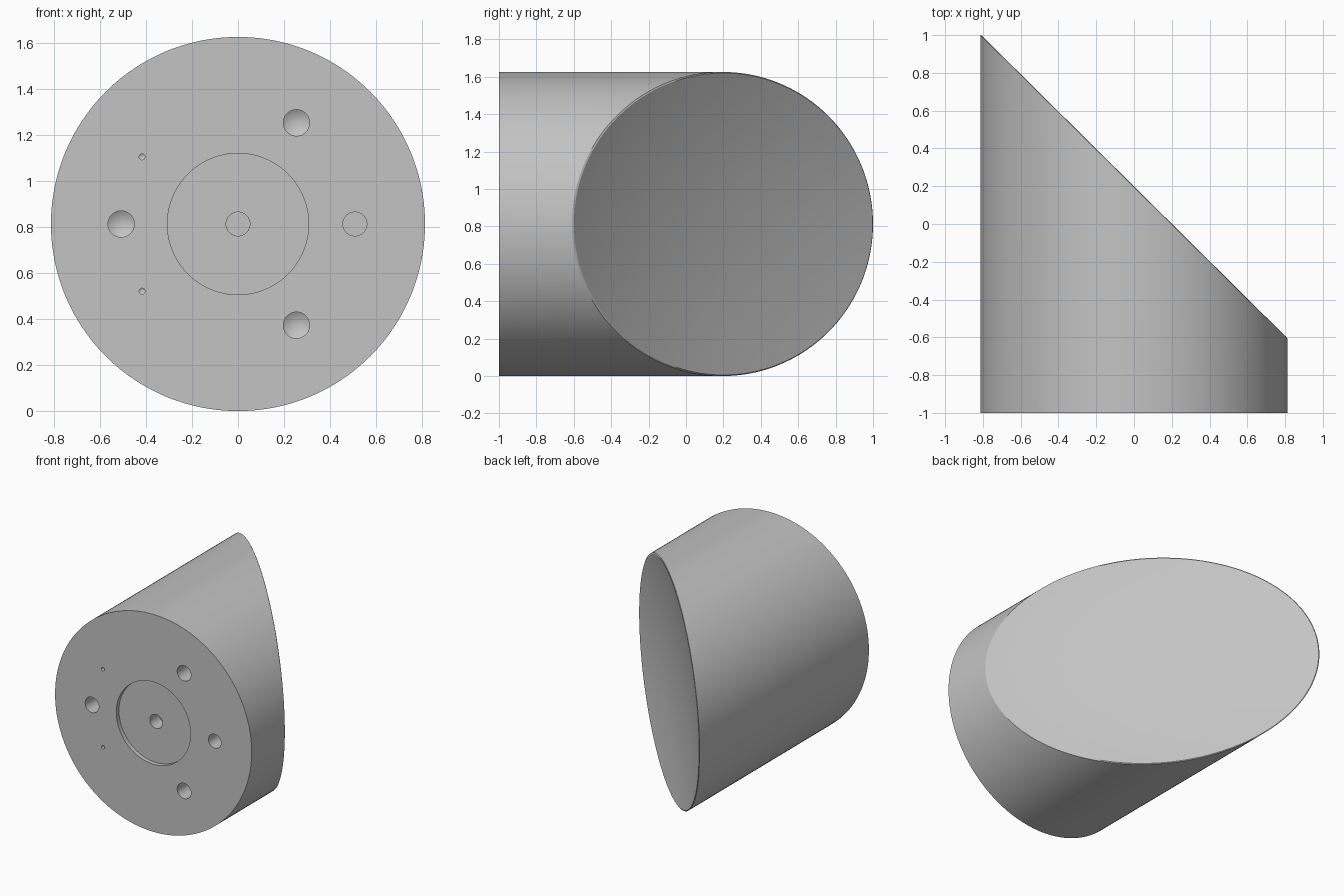
import bpy, bmesh
from math import cos, sin, pi

RADIUS = 0.813      # body radius
SEGS = 160          # segments around the body
CURVE = 0.154       # curvature of the dished face
LAND = 0.006        # width of the broken edge around the face

cube = bpy.data.objects.get("Cube")
if cube:
    bpy.data.objects.remove(cube, do_unlink=True)

metal = bpy.data.materials.new("grey metal")
metal.use_nodes = True
grey = (0.55, 0.55, 0.55, 1)
metal.diffuse_color = grey
metal.node_tree.nodes["Principled BSDF"].inputs["Base Color"].default_value = grey


def make_object(name, bm):
    bmesh.ops.recalc_face_normals(bm, faces=bm.faces)
    mesh = bpy.data.meshes.new(name)
    bm.to_mesh(mesh)
    bm.free()
    mesh.materials.append(metal)
    obj = bpy.data.objects.new(name, mesh)
    bpy.context.collection.objects.link(obj)
    return obj


def ring(bm, r, depth, segs, x0=0, z0=RADIUS):
    """Circle around the y axis; depth(x) gives the y of each point."""
    pts = []
    for i in range(segs):
        a = 2 * pi * i / segs
        x = x0 + r * cos(a)
        pts.append(bm.verts.new((x, depth(x), z0 + r * sin(a))))
    return pts


def bridge(bm, a, b):
    n = len(a)
    for i in range(n):
        j = (i + 1) % n
        bm.faces.new((a[i], a[j], b[j], b[i]))


def fan(bm, loop, y, x0=0, z0=RADIUS):
    tip = bm.verts.new((x0, y, z0))
    for i in range(len(loop)):
        bm.faces.new((loop[i], loop[(i + 1) % len(loop)], tip))


def rim(x):
    return 0.195 - 0.99 * x


# Body: round bar with a flat front and a slanted, dished back face
bm = bmesh.new()
front = ring(bm, RADIUS, lambda x: -1, SEGS)
bm.faces.new(front)
outer = ring(bm, RADIUS, rim, SEGS)
bridge(bm, front, outer)
steps = 24
for k in range(steps, 0, -1):
    r = (RADIUS - LAND) * k / steps
    sag = CURVE * (RADIUS ** 2 - r * r) - LAND
    inner = ring(bm, r, lambda x: rim(x) - sag, SEGS)
    bridge(bm, outer, inner)
    outer = inner
fan(bm, outer, rim(0) - CURVE * RADIUS ** 2 + LAND)
body = make_object("mirror_body", bm)


def add_bore(bm, x, z, profile, tip, segs=48):
    """Turned cutter going into the front; profile is (radius, depth) pairs."""
    loops = [ring(bm, r, lambda _, d=d: d - 1, segs, x, z) for r, d in profile]
    bm.faces.new(loops[0])
    for a, b in zip(loops, loops[1:]):
        bridge(bm, a, b)
    if tip:
        fan(bm, loops[-1], tip - 1, x, z)
    else:
        bm.faces.new(loops[-1])


bm = bmesh.new()
# Shallow round recess with the centre hole in its floor
add_bore(bm, 0, RADIUS, [(0.307, -0.1), (0.307, 0.032), (0.052, 0.032), (0.052, 0.14)], 0, 96)
# Flat-bottomed locating hole
add_bore(bm, 0.508, RADIUS, [(0.052, -0.1), (0.052, 0.2)], 0)
# Three drilled mounting holes with conical ends
for k in range(3):
    a = pi / 3 + k * 2 * pi / 3
    add_bore(bm, 0.508 * cos(a), RADIUS + 0.508 * sin(a),
             [(0.057, -0.1), (0.057, 0.2)], 0.235)
# Two small drilled pin holes
for side in (-1, 1):
    add_bore(bm, -0.417, RADIUS + side * 0.292, [(0.013, -0.1), (0.013, 0.06)], 0.068, 24)
cutter = make_object("hole_cutter", bm)
cutter.hide_render = True

# Cut the holes, then remove the cutter
cut = body.modifiers.new("holes", 'BOOLEAN')
cut.operation = 'DIFFERENCE'
cut.solver = 'EXACT'
cut.object = cutter
for o in bpy.context.selected_objects:
    o.select_set(False)
bpy.context.view_layer.objects.active = body
body.select_set(True)
bpy.ops.object.modifier_apply(modifier=cut.name)
bpy.data.objects.remove(cutter, do_unlink=True)
bpy.ops.object.shade_smooth_by_angle(angle=pi / 10)
